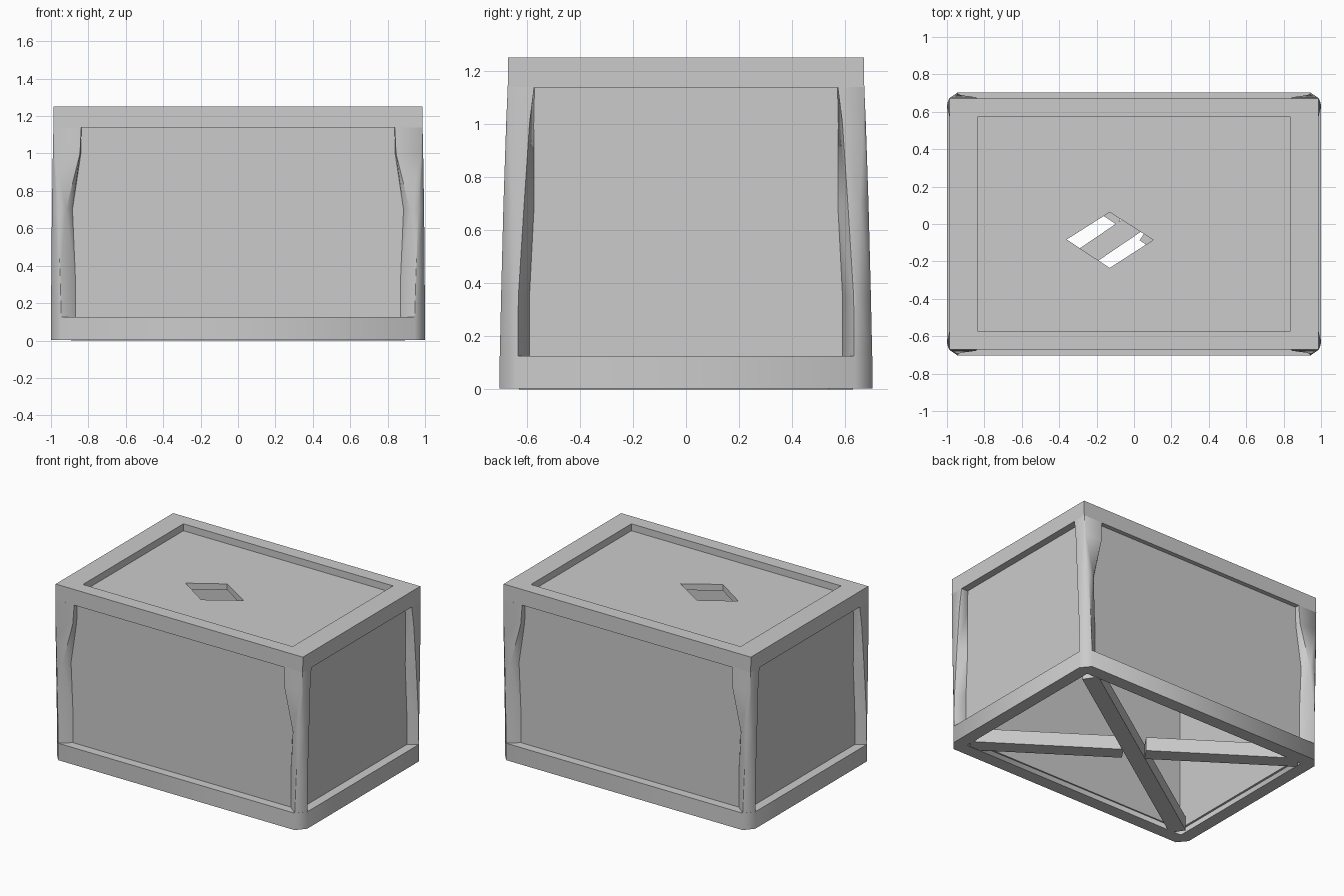
import bpy, bmesh
from math import atan2, radians
from mathutils import Matrix

if "Cube" in bpy.data.objects:
    bpy.data.objects.remove(bpy.data.objects["Cube"])


def finish(bm, name):
    bmesh.ops.recalc_face_normals(bm, faces=bm.faces)
    mesh = bpy.data.meshes.new(name)
    bm.to_mesh(mesh)
    bm.free()
    ob = bpy.data.objects.new(name, mesh)
    bpy.context.collection.objects.link(ob)
    return ob


def loft(name, loops, ring=False):
    """Skin a list of loops; ring=True joins last to first, otherwise caps the ends."""
    bm = bmesh.new()
    rows = [[bm.verts.new(p) for p in loop] for loop in loops]
    pairs = list(zip(rows, rows[1:]))
    if ring:
        pairs.append((rows[-1], rows[0]))
    else:
        bm.faces.new(rows[0])
        bm.faces.new(rows[-1])
    n = len(rows[0])
    for a, b in pairs:
        for i in range(n):
            j = (i + 1) % n
            bm.faces.new((a[i], a[j], b[j], b[i]))
    return finish(bm, name)


def box(name, center, size, angle=0):
    bm = bmesh.new()
    bmesh.ops.create_cube(bm, size=1, matrix=Matrix.Translation(center)
                          @ Matrix.Rotation(angle, 4, 'Z')
                          @ Matrix.Diagonal((*size, 1)))
    return finish(bm, name)


def rect(x, y, z):
    return [(-x, -y, z), (x, -y, z), (x, y, z), (-x, y, z)]


def octagon(x, y, cx, cy, z):
    return [(-x + cx, -y, z), (x - cx, -y, z), (x, -y + cy, z), (x, y - cy, z),
            (x - cx, y, z), (-x + cx, y, z), (-x, y - cy, z), (-x, -y + cy, z)]


def mirror(ob, x, y):
    m = ob.modifiers.new("mirror", 'MIRROR')
    m.use_axis = (x, y, False)
    m.use_mirror_merge = False


def smooth(ob, angle):
    bpy.ops.object.select_all(action='DESELECT')
    ob.select_set(True)
    bpy.context.view_layer.objects.active = ob
    bpy.ops.object.shade_smooth_by_angle(angle=radians(angle))


# Bottom rail with blunted corners
rail = loft("bottom_rail", [octagon(1, .703, .055, .066, .003), octagon(1, .703, .055, .066, .125),
                            octagon(.91, .61, .01, .01, .125), octagon(.91, .61, .01, .01, .003)], ring=True)
smooth(rail, 55)

# Top frame
loft("top_frame", [rect(.987, .672, 1.138), rect(.987, .67, 1.25),
                   rect(.837, .573, 1.25), rect(.837, .573, 1.138)], ring=True)

# Worn corner posts: z, outer x, outer y, chamfer x, chamfer y,
# front opening edge, side opening edge, front panel edge, side panel edge
levels = [
    (.12, 1.0, .702, .945, .635, .944, .634, .87, .59),
    (.35, .998, .697, .952, .642, .950, .632, .87, .59),
    (.70, .995, .688, .965, .655, .920, .610, .885, .572),
    (1.0, .990, .678, .980, .668, .845, .590, .84, .574),
    (1.14, .987, .672, .986, .671, .838, .572, .837, .571),
]
sections = []
for z, ox, oy, cx, cy, fx, sy, px, py in levels:
    sections.append([(px, -.64, z), (fx, -oy, z), (cx, -oy, z), (ox, -cy, z),
                     (ox, -sy, z), (.935, -py, z), (.895, -.605, z)])
post = loft("corner_post", sections)
mirror(post, True, True)
smooth(post, 55)

# Recessed side panels
mirror(box("long_panel", (0, -.62, .62), (1.84, .04, 1.16)), False, True)
mirror(box("end_panel", (.915, 0, .62), (.04, 1.24, 1.16)), True, False)

# Lid with an open diamond
diamond = [(-.36, -.083), (-.13, -.235), (.103, -.085), (-.13, .063)]
loft("lid_panel", [rect(.9, .62, 1.155), rect(.9, .62, 1.2),
                   [(x, y, 1.2) for x, y in diamond],
                   [(x, y, 1.155) for x, y in diamond]], ring=True)

# Crossed braces under the open base, the second one split around the first
slant = atan2(.61, .9)
box("base_brace", (0, 0, .05), (2.08, .11, .1), slant)
half = box("split_brace", (.475, -.322, .055), (1.0, .11, .1), -slant)
other = box("split_brace_left", (-.475, .322, .055), (1.0, .11, .1), -slant)
